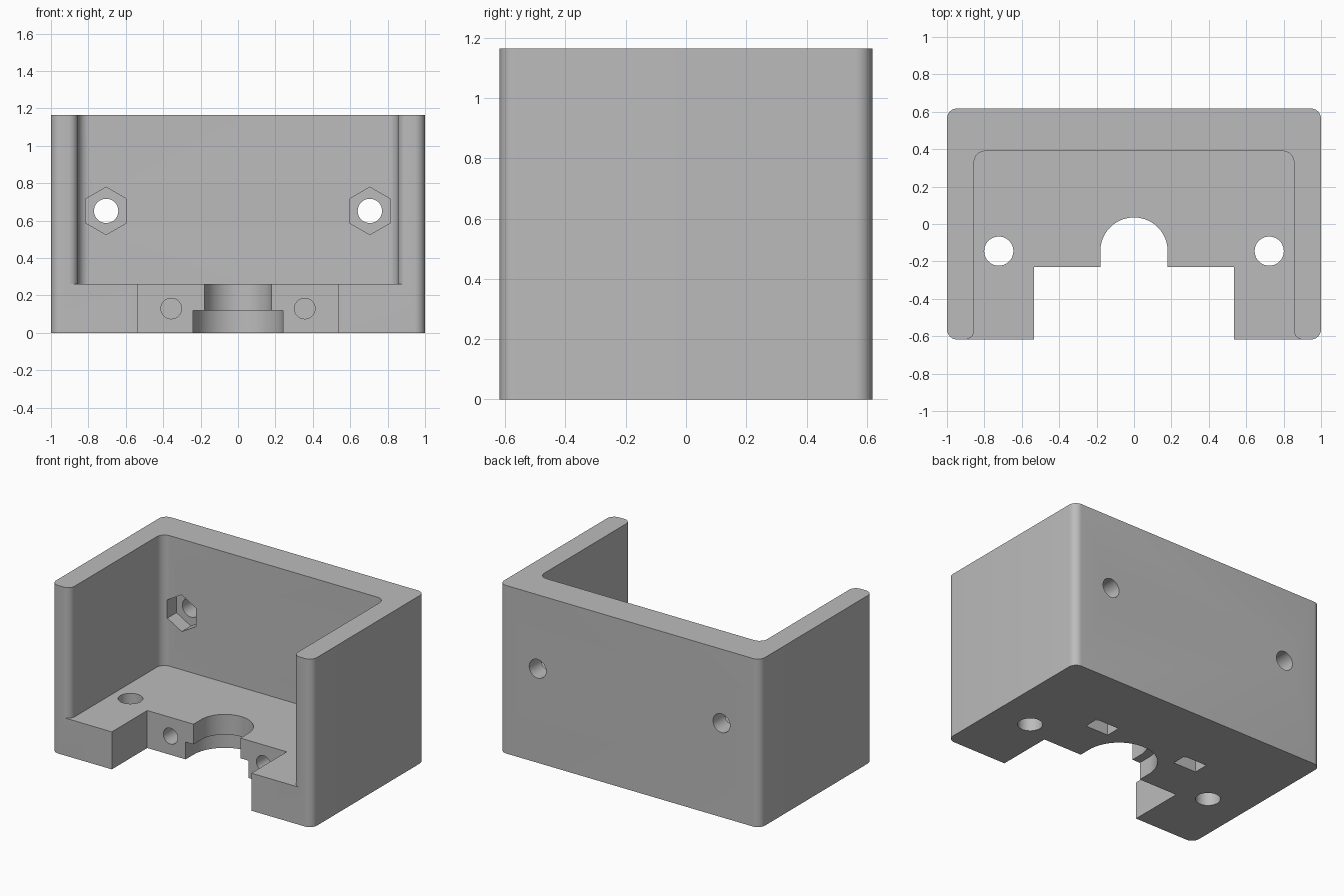
import bpy, bmesh, math
from mathutils import Matrix

if "Cube" in bpy.data.objects:
    bpy.data.objects.remove(bpy.data.objects["Cube"])

W, D, H = 1.0, 0.618, 1.165      # half width, half depth, height
FLOOR = 0.26                     # thickness of the base plate
INNER_X, INNER_Y = 0.855, 0.39   # inside faces of the walls
OUT = 0.2                        # cutter overshoot

gray = bpy.data.materials.new("gray plastic")
gray.use_nodes = True
gray.diffuse_color = (0.5, 0.5, 0.5, 1)
gray.node_tree.nodes["Principled BSDF"].inputs["Base Color"].default_value = (0.5, 0.5, 0.5, 1)


def arc(cx, cy, r, start, end, n=10):
    """Points on an arc, angles in degrees."""
    angles = [math.radians(start + (end - start) * i / n) for i in range(n + 1)]
    return [(cx + r * math.cos(a), cy + r * math.sin(a)) for a in angles]


def prism(name, outline, lo, hi, upright=True):
    """Extrude an outline along z, or an x-z outline along y."""
    bm = bmesh.new()
    face = bm.faces.new([bm.verts.new((x, y, lo)) for x, y in outline])
    top = bmesh.ops.extrude_face_region(bm, geom=[face])["geom"]
    bmesh.ops.translate(bm, vec=(0, 0, hi - lo),
                        verts=[v for v in top if isinstance(v, bmesh.types.BMVert)])
    if not upright:
        swap = Matrix(((1, 0, 0), (0, 0, 1), (0, 1, 0))).to_4x4()
        bmesh.ops.transform(bm, matrix=swap, verts=bm.verts)
    bmesh.ops.recalc_face_normals(bm, faces=bm.faces)
    mesh = bpy.data.meshes.new(name)
    bm.to_mesh(mesh)
    bm.free()
    obj = bpy.data.objects.new(name, mesh)
    bpy.context.collection.objects.link(obj)
    mesh.materials.append(gray)
    return obj


def rect(x0, x1, y0, y1):
    return [(x0, y0), (x1, y0), (x1, y1), (x0, y1)]


def circle(x, y, r, n=40):
    return arc(x, y, r, 0, 360, n)[:-1]


def mirrored(half):
    """Close a right-hand half outline with its mirror image."""
    return half + [(-x, y) for x, y in reversed(half)]


# Outer block with rounded upright corners
R = 0.055
body = prism("bracket_body",
             mirrored(arc(W - R, R - D, R, -90, 0) + arc(W - R, D - R, R, 0, 90)), 0, H)

cutters = []


def cut(*args, **kw):
    cutters.append(prism(*args, **kw))


# Open cavity: rounded back corners, rounded wall ends
r = 0.05
cut("cavity_cutter", mirrored(
    [(INNER_X + r, -D - OUT)] + arc(INNER_X + r, r - D, r, 270, 180)
    + arc(INNER_X - 0.06, INNER_Y - 0.06, 0.06, 0, 90)), FLOOR, H + OUT)

# Front notch and stepped round opening in the base
cut("notch_cutter", rect(-0.535, 0.535, -D - OUT, -0.23), -OUT, FLOOR + OUT)
for name, radius, top in (("opening_cutter", 0.18, FLOOR + OUT), ("step_cutter", 0.24, 0.12)):
    cut(name, [(-radius, -0.5), (radius, -0.5)] + arc(0, -0.145, radius, 0, 180, 40), -OUT, top)

for side in (-1, 1):
    # Mounting holes through the base
    cut("base_hole_cutter", circle(side * 0.723, -0.145, 0.078), -OUT, FLOOR + OUT)
    # Clamp screw holes and their nut slots below
    cut("screw_hole_cutter", circle(side * 0.357, 0.13, 0.055), -0.4, 0.27, upright=False)
    cut("nut_slot_cutter", rect(side * 0.357 - 0.088, side * 0.357 + 0.088, 0.065, 0.17), -OUT, 0.22)
    # Back wall bolt holes with hexagonal nut pockets
    cut("bolt_hole_cutter", circle(side * 0.705, 0.652, 0.065), 0.2, D + OUT, upright=False)
    cut("hex_pocket_cutter", arc(side * 0.705, 0.652, 0.127, 30, 390, 6)[:-1],
        0.2, INNER_Y + 0.1, upright=False)

# Carve everything out of the block
for cutter in cutters:
    mod = body.modifiers.new(cutter.name, "BOOLEAN")
    mod.operation, mod.solver, mod.object = "DIFFERENCE", "EXACT", cutter
graph = bpy.context.evaluated_depsgraph_get()
carved = bpy.data.meshes.new_from_object(body.evaluated_get(graph))
body.modifiers.clear()
body.data = carved
for cutter in cutters:
    bpy.data.objects.remove(cutter)

# Smooth the round surfaces, keep edges crisp
bpy.ops.object.select_all(action="DESELECT")
body.select_set(True)
bpy.context.view_layer.objects.active = body
bpy.ops.object.shade_smooth_by_angle(angle=math.radians(30))
